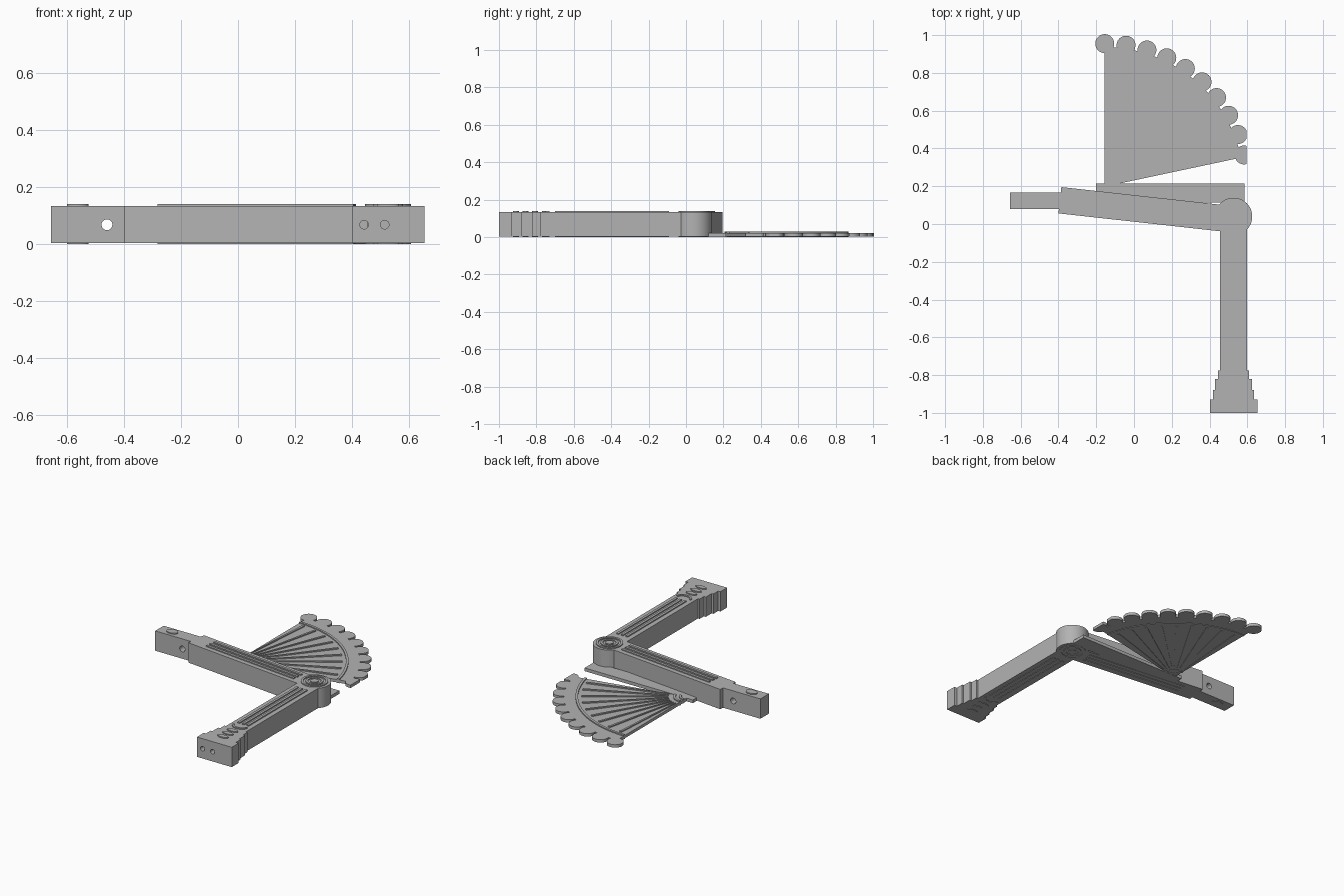
import bpy, bmesh
from math import sin, cos, pi, radians, atan2
from mathutils import Matrix, Vector

if "Cube" in bpy.data.objects:
    bpy.data.objects.remove(bpy.data.objects["Cube"])

grey = bpy.data.materials.new("plain grey")
grey.use_nodes = True
grey.diffuse_color = (0.45, 0.45, 0.45, 1)
grey.node_tree.nodes["Principled BSDF"].inputs["Base Color"].default_value = grey.diffuse_color

BASE, TOP, RELIEF = 0.003, 0.133, 0.007   # body underside, body top, relief height
FAN_TOP = 0.022


def ellipse(cx, cy, rx, ry=None, n=40):
    ry = ry or rx
    return [(cx + rx * cos(2 * pi * i / n), cy + ry * sin(2 * pi * i / n)) for i in range(n)]


def rect(x0, y0, x1, y1):
    return [(x0, y0), (x1, y0), (x1, y1), (x0, y1)]


def fan_point(r, a):
    """Point at radius r, with the angle in degrees measured clockwise from +y."""
    return PIVOT[0] + r * sin(radians(a)), PIVOT[1] + r * cos(radians(a))


def sector(r0, r1, a0, a1, n=24):
    steps = [a0 + (a1 - a0) * i / n for i in range(n + 1)]
    inner = [fan_point(r0, a) for a in reversed(steps)] if r0 else [PIVOT]
    return [fan_point(r1, a) for a in steps] + inner


def prism(name, shapes, lo, hi, upright=False):
    """Extrude shapes, each a list of loops (outline, then holes).
    Upright shapes lie in x-z and are extruded along y."""
    mesh = bpy.data.meshes.new(name)
    bm = bmesh.new()
    for loops in shapes:
        edges = []
        for loop in loops:
            vs = [bm.verts.new((p[0], p[1], lo)) for p in loop]
            edges += [bm.edges.new((v, vs[i - 1])) for i, v in enumerate(vs)]
        filled = bmesh.ops.triangle_fill(bm, edges=edges, use_beauty=True)
        faces = [g for g in filled["geom"] if isinstance(g, bmesh.types.BMFace)]
        raised = bmesh.ops.extrude_face_region(bm, geom=faces, use_keep_orig=True)
        verts = [g for g in raised["geom"] if isinstance(g, bmesh.types.BMVert)]
        bmesh.ops.translate(bm, verts=verts, vec=(0, 0, hi - lo))
    if upright:
        for v in bm.verts:
            v.co = Vector((v.co.x, v.co.z, v.co.y))
    bmesh.ops.recalc_face_normals(bm, faces=bm.faces)
    bm.to_mesh(mesh)
    bm.free()
    mesh.materials.append(grey)
    obj = bpy.data.objects.new(name, mesh)
    bpy.context.collection.objects.link(obj)
    bpy.ops.object.select_all(action="DESELECT")
    obj.select_set(True)
    bpy.context.view_layer.objects.active = obj
    bpy.ops.object.shade_smooth_by_angle(angle=radians(30))
    return obj


def relief(name, shapes, top=TOP):
    """Raised ornament on the upper side, repeated on the underside."""
    prism(name + "_upper", shapes, top - 0.002, top + RELIEF)
    prism(name + "_lower", shapes, 0, BASE + 0.002)


# Hinge barrel and its concentric rings
HINGE = (0.527, 0.04)
prism("hinge_barrel", [[ellipse(*HINGE, 0.099, n=64)]], BASE, TOP)
relief("hinge_rings", [[ellipse(*HINGE, 0.081), ellipse(*HINGE, 0.067)],
                       [ellipse(*HINGE, 0.053), ellipse(*HINGE, 0.039)],
                       [ellipse(*HINGE, 0.024)]])

# Long slanted arm with three raised stripes
slant = atan2(-0.111, 1)
turn = Matrix.Rotation(slant, 2)


def on_slant(points):
    return [tuple(turn @ Vector(p) + Vector((0.527, 0.024))) for p in points]


prism("slanted_arm", [[on_slant(rect(-0.925, -0.07, 0, 0.07))]], BASE, TOP)
relief("slanted_arm_stripes",
       [[on_slant(rect(-0.81, o - 0.008, -0.118, o + 0.008))] for o in (-0.033, 0, 0.033)])

# Tenon with a cross hole and a round boss
prism("tenon", [[rect(-0.657, BASE, -0.38, TOP), ellipse(-0.46, 0.067, 0.019)]],
      0.08, 0.168, upright=True)
relief("tenon_boss", [[ellipse(-0.563, 0.124, 0.038, 0.026)]])

# Straight arm, flaring in steps to its foot
MID = 0.527
prism("straight_arm", [[rect(MID - 0.072, -0.94, MID + 0.072, 0.03)]], BASE, TOP)
for i, (half, y0, y1) in enumerate([(0.083, -0.82, -0.775), (0.097, -0.88, -0.82),
                                    (0.109, -0.93, -0.88)]):
    prism(f"foot_step_{i + 1}", [[rect(MID - half, y0, MID + half, y1)]], BASE, TOP)
prism("foot_end", [[rect(0.402, BASE, 0.655, TOP),
                    ellipse(0.443, 0.067, 0.015), ellipse(0.515, 0.067, 0.015)]],
      -1, -0.93, upright=True)

# Ornament of the straight arm: stripes, arched cap and ovals
relief("straight_arm_stripes",
       [[rect(MID + o - 0.008, -0.70, MID + o + 0.008, -0.09)] for o in (-0.033, 0, 0.033)])
arc = [pi * i / 16 for i in range(17)]
cap = [(MID - 0.052 * cos(t), -0.73 - 0.04 * sin(t)) for t in arc]
cap += [(MID + 0.040 * cos(t), -0.73 - 0.026 * sin(t)) for t in arc]
relief("arched_cap", [[cap]])
relief("foot_ovals", [[ellipse(MID, y, 0.038, 0.016)] for y in (-0.91, -0.858, -0.808)])

# Flat backing strip beside the slanted arm
prism("backing_strip", [[rect(-0.2, 0.115, 0.585, 0.215)]], BASE - 0.002, FAN_TOP)

# Fan leaf with scalloped edge
PIVOT = (-0.155, 0.198)
STEP, SPREAD = 8.58, 78
prism("fan_leaf", [[sector(0, 0.738, 0, SPREAD, 48)]], BASE, FAN_TOP)
scallops = []
for i in range(10):
    disc = ellipse(*fan_point(0.757, i * STEP), 0.05)
    scallops.append([[(min(x, 0.595), y) for x, y in disc]])
prism("fan_scallops", scallops, BASE, FAN_TOP)

# Raised ribs, border arc and pivot arcs on the fan
ribs = []
for i in range(9):
    a = (i + 0.5) * STEP
    ribs.append([[fan_point(0.12, a - 1.3), fan_point(0.635, a - 0.65),
                  fan_point(0.635, a + 0.65), fan_point(0.12, a + 1.3)]])
relief("fan_ribs", ribs, FAN_TOP)
relief("fan_border", [[sector(0.655, 0.67, 0, SPREAD, 40)]], FAN_TOP)
relief("fan_pivot_arcs", [[sector(r, r + 0.014, 0, SPREAD)] for r in (0.04, 0.075)], FAN_TOP)
